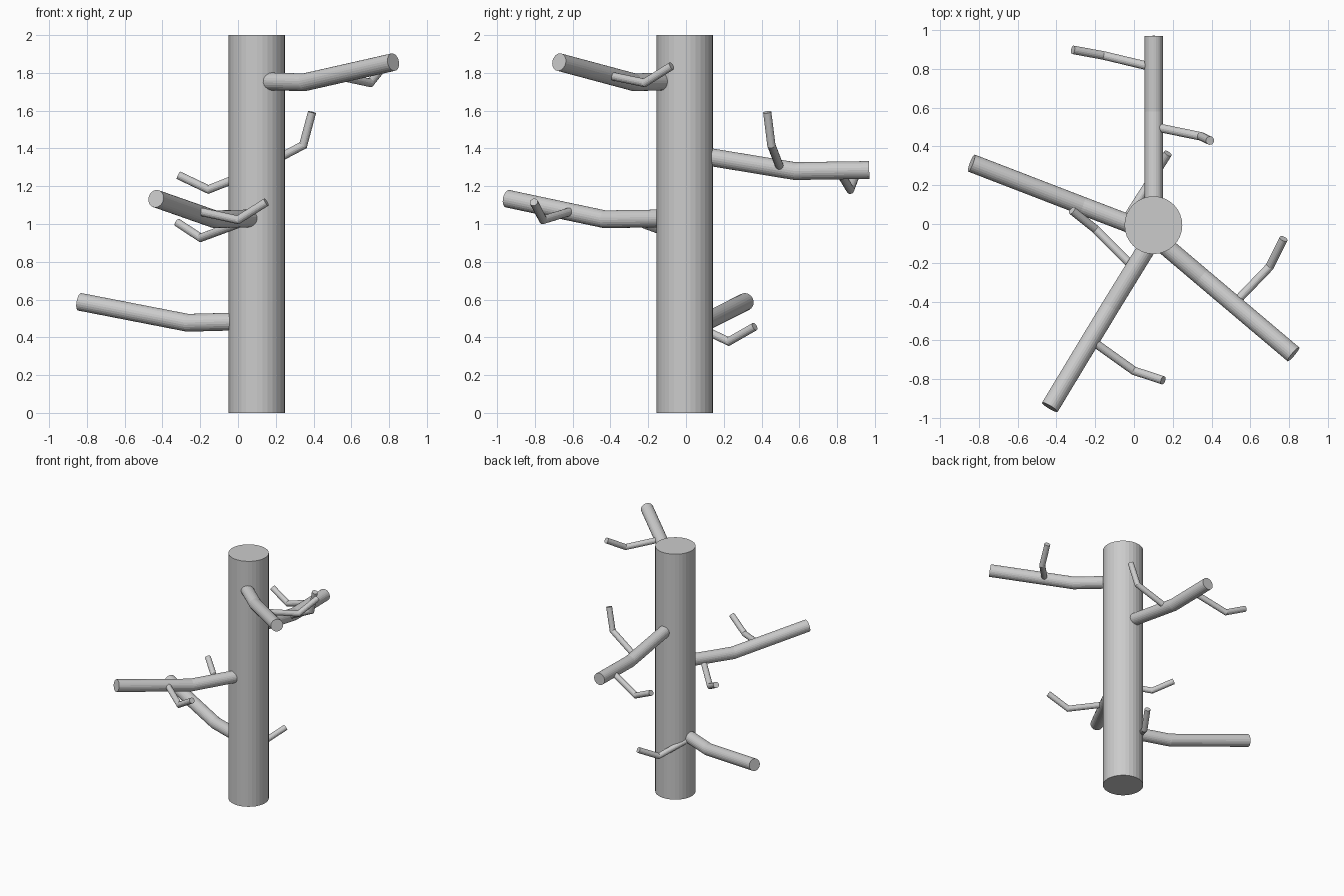
import bpy, bmesh
from math import cos, sin, tau
from mathutils import Vector

if "Cube" in bpy.data.objects:
    bpy.data.objects.remove(bpy.data.objects["Cube"])


def tube(name, points, radius, sides):
    """Capped round tube along a path, with mitred bends."""
    pts = [Vector(p) for p in points]
    dirs = [(b - a).normalized() for a, b in zip(pts, pts[1:])]
    u = dirs[0].orthogonal().normalized()
    v = dirs[0].cross(u)
    bm = bmesh.new()
    rings = []
    offsets = [u * radius * cos(tau * i / sides) + v * radius * sin(tau * i / sides)
               for i in range(sides)]
    for k, p in enumerate(pts):
        d = dirs[max(k - 1, 0)]
        if 0 < k < len(pts) - 1:
            # slide the ring along the first segment onto the mitre plane
            n = (dirs[k - 1] + dirs[k]).normalized()
            ring = [o - d * (o.dot(n) / d.dot(n)) for o in offsets]
            nd = dirs[k]
            offsets = [o - nd * o.dot(nd) for o in ring]
        else:
            ring = offsets
        rings.append([bm.verts.new(p + o) for o in ring])
    for a, b in zip(rings, rings[1:]):
        for i in range(sides):
            j = (i + 1) % sides
            bm.faces.new((a[i], a[j], b[j], b[i]))
    bm.faces.new(rings[0][::-1])
    bm.faces.new(rings[-1])
    bmesh.ops.recalc_face_normals(bm, faces=bm.faces)
    mesh = bpy.data.meshes.new(name)
    bm.to_mesh(mesh)
    bm.free()
    ob = bpy.data.objects.new(name, mesh)
    bpy.context.collection.objects.link(ob)
    return ob


# Trunk
tube("trunk", [(0.1, -0.006, 0), (0.1, -0.006, 2)], 0.149, 32)

# Main branches: root inside the trunk, bend, tip
branches = {
    "branch_low_left": [(0.0, -0.008, 0.484), (-0.267, 0.094, 0.477), (-0.838, 0.314, 0.588)],
    "branch_front_left": [(0.08, -0.10, 1.03), (-0.123, -0.43, 1.025), (-0.434, -0.945, 1.134)],
    "branch_back": [(0.102, 0.08, 1.362), (0.102, 0.577, 1.28), (0.102, 0.97, 1.286)],
    "branch_top_right": [(0.12, -0.078, 1.756), (0.35, -0.273, 1.75), (0.822, -0.672, 1.857)],
}
for name, path in branches.items():
    tube(name, path, 0.047, 24)

# Twigs: root inside a branch, bend, tip
twigs = {
    "twig_low_left": [(-0.05, 0.01, 0.48), (0.088, 0.226, 0.378), (0.175, 0.364, 0.457)],
    "twig_front_outer": [(-0.22, -0.60, 1.07), (0.0, -0.757, 1.022), (0.15, -0.806, 1.116)],
    "twig_front_inner": [(0.0, -0.225, 1.0), (-0.198, -0.027, 0.927), (-0.32, 0.07, 1.007)],
    "twig_back_inner": [(0.11, 0.50, 1.293), (0.345, 0.452, 1.417), (0.392, 0.43, 1.592)],
    "twig_back_outer": [(0.09, 0.81, 1.28), (-0.157, 0.869, 1.183), (-0.315, 0.898, 1.258)],
    "twig_top_right": [(0.515, -0.412, 1.787), (0.70, -0.22, 1.747), (0.771, -0.076, 1.837)],
}
for name, path in twigs.items():
    tube(name, path, 0.022, 16)
